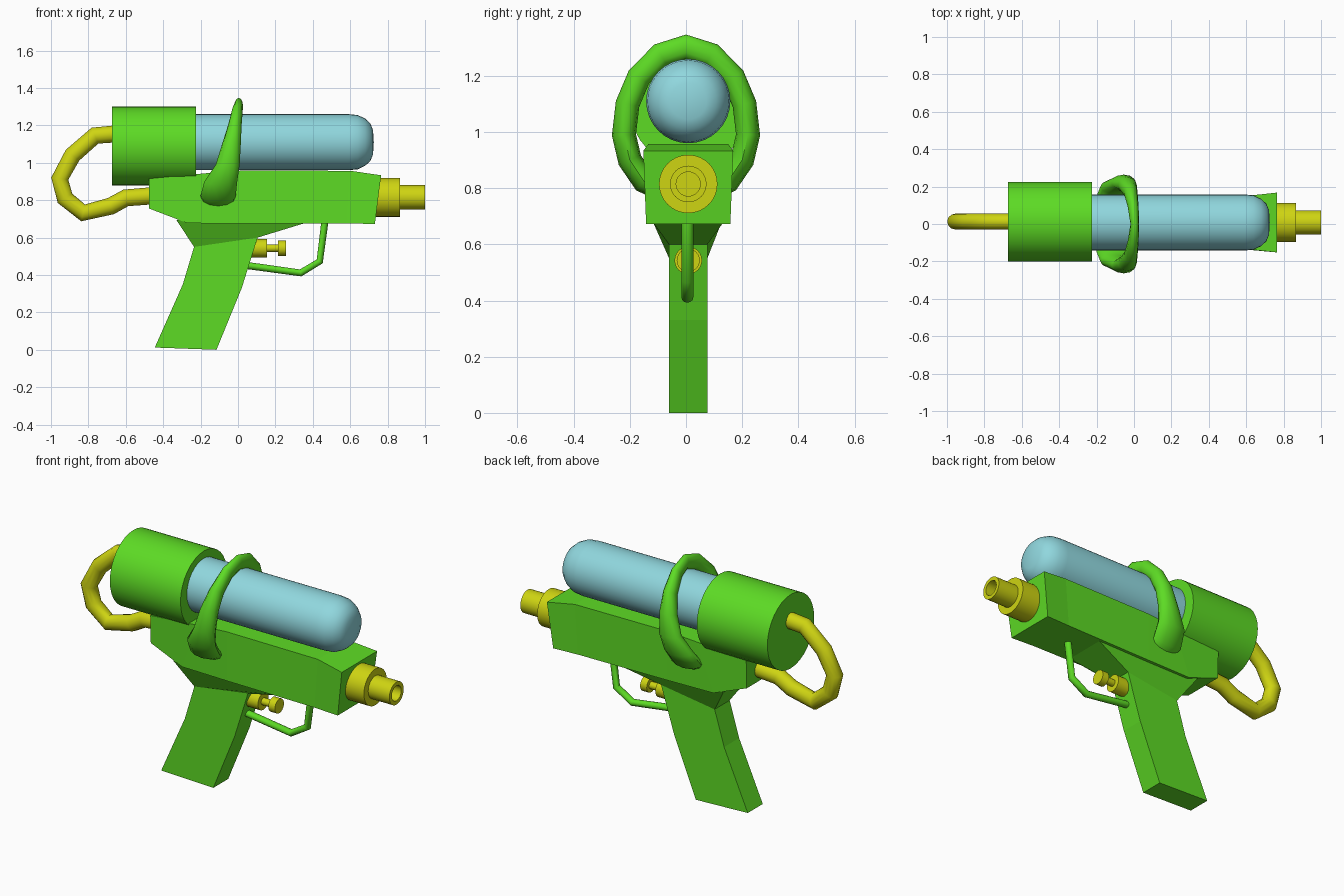
import bpy
import bmesh
from math import radians, sin, cos, tau
from mathutils import Vector

if "Cube" in bpy.data.objects:
    bpy.data.objects.remove(bpy.data.objects["Cube"], do_unlink=True)

MID = 0.008  # centre plane of the toy


def material(name, rgb):
    mat = bpy.data.materials.new(name)
    mat.use_nodes = True
    mat.diffuse_color = (*rgb, 1)
    mat.node_tree.nodes["Principled BSDF"].inputs["Base Color"].default_value = (*rgb, 1)
    return mat


GREEN = material("lime green plastic", (0.11, 0.71, 0.018))
YELLOW = material("yellow plastic", (0.62, 0.66, 0.006))
BLUE = material("pale blue tank", (0.28, 0.68, 0.73))


def finish(name, bm, mat, smooth=None):
    bmesh.ops.recalc_face_normals(bm, faces=bm.faces[:])
    mesh = bpy.data.meshes.new(name)
    bm.to_mesh(mesh)
    bm.free()
    mesh.materials.append(mat)
    if smooth:
        mesh.shade_smooth()
        mesh.set_sharp_from_angle(angle=radians(smooth))
    obj = bpy.data.objects.new(name, mesh)
    bpy.context.collection.objects.link(obj)
    return obj


def skin(bm, rings):
    """Join rings of points into a closed tube with end caps."""
    loops = [[bm.verts.new(p) for p in ring] for ring in rings]
    n = len(loops[0])
    for a, b in zip(loops, loops[1:]):
        for i in range(n):
            j = (i + 1) % n
            bm.faces.new((a[i], a[j], b[j], b[i]))
    bm.faces.new(loops[0][::-1])
    bm.faces.new(loops[-1])


def lathe(name, profile, z, mat, y=MID, steps=32):
    """Turn an (x, radius) profile about an axis along x."""
    bm = bmesh.new()
    verts = [bm.verts.new((x, y, z + r)) for x, r in profile]
    edges = [bm.edges.new(pair) for pair in zip(verts, verts[1:])]
    bmesh.ops.spin(bm, geom=verts + edges, cent=(0, y, z), axis=(1, 0, 0),
                   angle=tau, steps=steps)
    bmesh.ops.remove_doubles(bm, verts=bm.verts[:], dist=0.0005)
    return finish(name, bm, mat, 40)


def sweep(name, path, radii, axis, mat, sides=12):
    """Sweep an ellipse along a path; radii are (in plane, along axis)."""
    axis = Vector(axis)
    pts = [Vector(p) for p in path]
    rings = []
    for i, (p, (flat, wide)) in enumerate(zip(pts, radii)):
        before = (p - pts[max(i - 1, 0)]).normalized()
        after = (pts[min(i + 1, len(pts) - 1)] - p).normalized()
        normal = (before + after).cross(axis).normalized()
        rings.append([p + normal * flat * cos(tau * k / sides)
                      + axis * wide * sin(tau * k / sides) for k in range(sides)])
    bm = bmesh.new()
    skin(bm, rings)
    return finish(name, bm, mat, 50)


# Body: stations of (top x, top z, bottom x, bottom z, top half, bottom half)
bm = bmesh.new()
skin(bm, [[(tx, MID - th, tz), (tx, MID + th, tz), (bx, MID + bh, bz), (bx, MID - bh, bz)]
          for tx, tz, bx, bz, th, bh in (
    (-0.475, 0.915, -0.475, 0.755, 0.125, 0.12),
    (-0.16, 0.945, -0.27, 0.677, 0.135, 0.13),
    (0.02, 0.958, 0.02, 0.675, 0.138, 0.135),
    (0.6, 0.957, 0.58, 0.675, 0.142, 0.143),
    (0.765, 0.933, 0.732, 0.673, 0.16, 0.15))])
finish("body", bm, GREEN)

# Neck flaring from the grip up to the body
bm = bmesh.new()
skin(bm, [[(x0, MID - h, z0), (x1, MID - h, z1), (x1, MID + h, z1), (x0, MID + h, z0)]
          for x0, z0, x1, z1, h in (
    (-0.235, 0.55, 0.105, 0.6, 0.068),
    (-0.33, 0.695, 0.36, 0.678, 0.125))])
finish("grip_neck", bm, GREEN)

# Grip
bm = bmesh.new()
skin(bm, [[(x0, MID - 0.068, z0), (x1, MID - 0.068, z1),
           (x1, MID + 0.068, z1), (x0, MID + 0.068, z0)]
          for x0, z0, x1, z1 in (
    (-0.445, 0.012, -0.115, 0.0),
    (-0.295, 0.35, 0.02, 0.33),
    (-0.235, 0.55, 0.105, 0.6))])
finish("grip", bm, GREEN)

# Tank and its rear cap
lathe("water_tank", [(-0.4, 0), (-0.4, 0.15), (0.59, 0.15), (0.64, 0.145), (0.68, 0.126),
                     (0.708, 0.1), (0.722, 0.065), (0.726, 0)], 1.11, BLUE)
lathe("tank_cap", [(-0.673, 0), (-0.673, 0.212), (-0.225, 0.212), (-0.225, 0)],
      1.09, GREEN, y=0.012)

# Nozzle with a hollow tip
lathe("nozzle", [(0.7, 0), (0.7, 0.104), (0.866, 0.104), (0.866, 0.065), (1, 0.065),
                 (1, 0.043), (0.9, 0.043), (0.9, 0)], 0.815, YELLOW)

# Trigger
lathe("trigger", [(0.04, 0), (0.04, 0.049), (0.155, 0.049), (0.155, 0.02), (0.215, 0.02),
                  (0.215, 0.041), (0.257, 0.041), (0.257, 0)], 0.543, YELLOW, steps=24)

# Hose from the cap round to the body
hose = [(-0.62, 1.157), (-0.765, 1.145), (-0.885, 1.04), (-0.953, 0.915), (-0.925, 0.81),
        (-0.828, 0.732), (-0.68, 0.768), (-0.6, 0.812), (-0.44, 0.825)]
sweep("hose", [(x, 0.013, z) for x, z in hose], [(0.046, 0.043)] * len(hose),
      (0, 1, 0), YELLOW)

# Trigger guard
guard = [(0.03, 0.453), (0.335, 0.411), (0.437, 0.473), (0.465, 0.69)]
sweep("trigger_guard", [(x, 0.005, z) for x, z in guard], [(0.019, 0.021)] * len(guard),
      (0, 1, 0), GREEN)

# Tapered strap over the tank: half as (x, y, z, half width), then mirrored
half = [(-0.105, 0.09, 0.8, 0.09), (-0.106, 0.15, 0.825, 0.094), (-0.092, 0.2, 0.9, 0.088),
        (-0.055, 0.221, 0.99, 0.064), (-0.035, 0.208, 1.1, 0.05), (-0.018, 0.168, 1.195, 0.037),
        (-0.004, 0.09, 1.275, 0.029)]
strap = half + [(0.004, 0, 1.304, 0.023)] + [(x, -y, z, w) for x, y, z, w in half[::-1]]
sweep("strap", [s[:3] for s in strap], [(0.043, s[3]) for s in strap], (1, 0, 0), GREEN)
